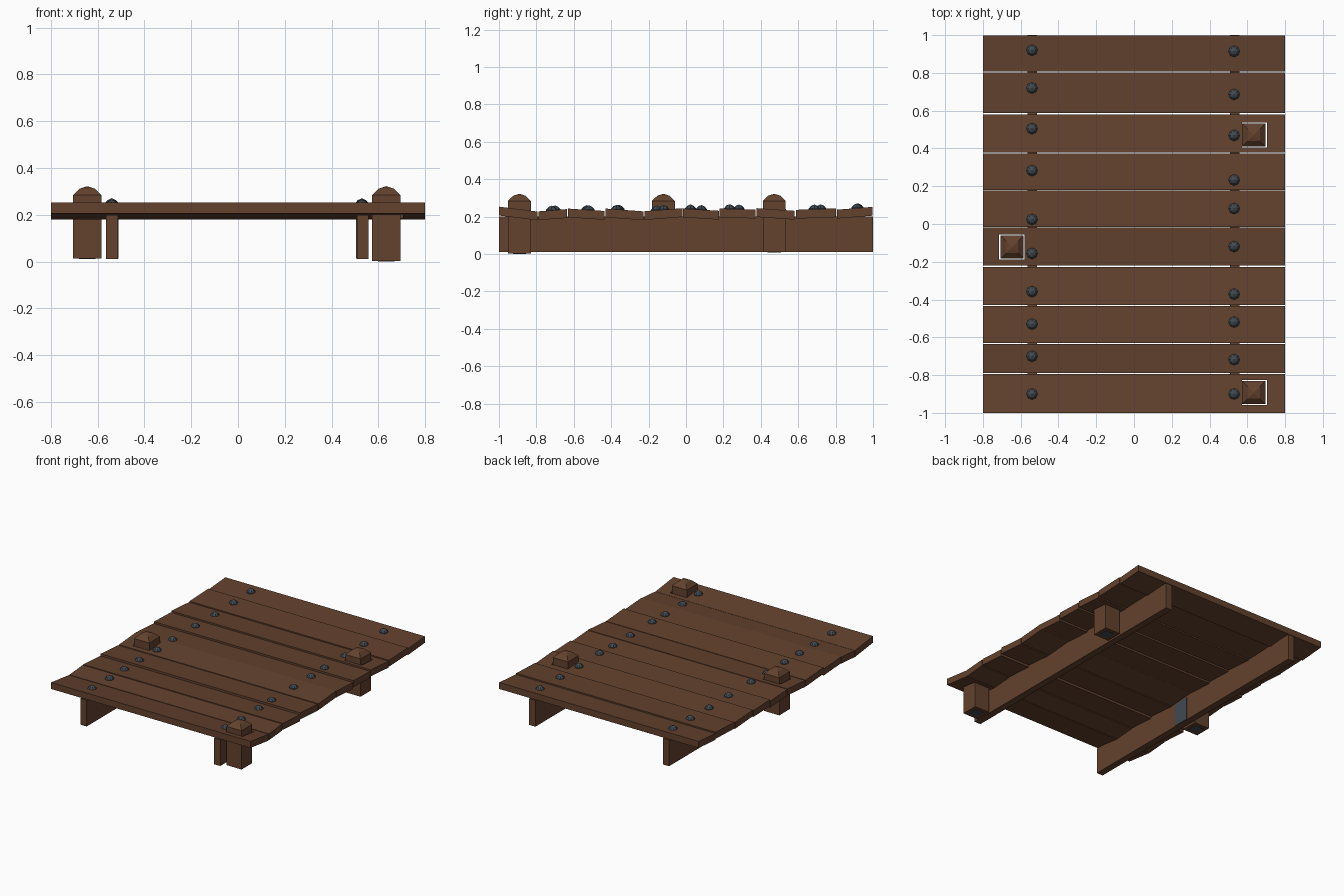
import bpy, bmesh, math

if "Cube" in bpy.data.objects:
    bpy.data.objects.remove(bpy.data.objects["Cube"])


def material(name, rgb):
    m = bpy.data.materials.new(name)
    m.diffuse_color = (*rgb, 1)
    m.use_nodes = True
    m.node_tree.nodes["Principled BSDF"].inputs["Base Color"].default_value = m.diffuse_color
    return m


wood = material("brown wood", (0.125, 0.054, 0.027))
iron = material("dark iron", (0.052, 0.068, 0.083))


def finish(name, bm, mats):
    bmesh.ops.recalc_face_normals(bm, faces=bm.faces)
    me = bpy.data.meshes.new(name)
    bm.to_mesh(me)
    bm.free()
    for m in mats:
        me.materials.append(m)
    ob = bpy.data.objects.new(name, me)
    bpy.context.collection.objects.link(ob)
    return ob


def extrude_x(name, profile, x0, x1, mat):
    """Prism along x from a (y, z) outline."""
    bm = bmesh.new()
    f = bm.faces.new([bm.verts.new((x0, y, z)) for y, z in profile])
    new = bmesh.ops.extrude_face_region(bm, geom=[f])["geom"]
    verts = [v for v in new if isinstance(v, bmesh.types.BMVert)]
    bmesh.ops.translate(bm, verts=verts, vec=(x1 - x0, 0, 0))
    return finish(name, bm, [mat])


def box(name, x0, x1, y0, y1, z0, z1, mat):
    return extrude_x(name, [(y0, z0), (y1, z0), (y1, z1), (y0, z1)], x0, x1, mat)


def stacked_rings(name, cx, cy, sides, rings, apex, mats, turn=0.0):
    """Solid from (radius, z) rings, closed by an apex point."""
    bm = bmesh.new()
    loops = []
    for r, z in rings:
        loops.append([bm.verts.new((cx + r * math.cos(turn + 2 * math.pi * i / sides),
                                    cy + r * math.sin(turn + 2 * math.pi * i / sides), z))
                      for i in range(sides)])
    for a, b in zip(loops, loops[1:]):
        for i in range(sides):
            j = (i + 1) % sides
            bm.faces.new((a[i], a[j], b[j], b[i]))
    tip = bm.verts.new((cx, cy, apex))
    for i in range(sides):
        bm.faces.new((loops[-1][i], loops[-1][(i + 1) % sides], tip))
    bm.faces.new(loops[0])
    return finish(name, bm, mats)


# Planks: (front edge y, back edge y, front top z, back top z)
planks = [
    (-1.0, -0.793, 0.253, 0.227), (-0.789, -0.636, 0.228, 0.240),
    (-0.631, -0.435, 0.243, 0.230), (-0.430, -0.228, 0.243, 0.228),
    (-0.221, -0.019, 0.229, 0.245), (-0.016, 0.177, 0.243, 0.231),
    (0.180, 0.372, 0.243, 0.237), (0.378, 0.581, 0.245, 0.231),
    (0.587, 0.802, 0.236, 0.244), (0.807, 0.998, 0.237, 0.252),
]
thick = 0.047
plank_obs = []
for i, (y0, y1, z0, z1) in enumerate(planks):
    plank_obs.append(extrude_x(
        f"plank_{i + 1}", [(y0, z0 - thick), (y1, z1 - thick), (y1, z1), (y0, z0)],
        -0.8, 0.8, wood))

# Two long bearers under the deck
for name, x0 in (("left_beam", -0.564), ("right_beam", 0.508)):
    box(name, x0, x0 + 0.05, -1.0, 1.0, 0.01, 0.2, wood)

# Posts with two-step pyramid caps: centre x, y, base z, plank index, hole centre x
posts = [(-0.645, -0.121, 0.012, 4, -0.647), (0.634, 0.472, 0.010, 7, 0.638),
         (0.634, -0.891, 0.003, 0, 0.638)]
q = math.sqrt(2)
for n, (x, y, zb, pi, hx) in enumerate(posts):
    stacked_rings(f"post_{n + 1}", x, y, 4,
                  [(0.061 * q, zb), (0.061 * q, 0.284), (0.032 * q, 0.312)],
                  0.322, [wood], math.pi / 4)
    # Slightly loose hole in the plank
    cut = box(f"hole_cutter_{n + 1}", hx - 0.067, hx + 0.067, y - 0.066, y + 0.066, 0, 0.5, wood)
    cut.hide_render = True
    cut.hide_viewport = True
    b = plank_obs[pi].modifiers.new("post hole", 'BOOLEAN')
    b.operation = 'DIFFERENCE'
    b.solver = 'EXACT'
    b.object = cut
    # Iron plate on the inner face of the beam
    inner = -0.514 if x < 0 else 0.508
    s = 1 if x < 0 else -1
    box(f"beam_plate_{n + 1}", min(inner, inner + s * 0.003), max(inner, inner + s * 0.003),
        y - 0.06, y + 0.06, 0.012, 0.18, iron)
    # Iron foot under the post
    box(f"post_foot_{n + 1}", x - 0.035, x + 0.035, y - 0.035, y + 0.035, zb - 0.002, zb + 0.004, iron)

# Domed nails along both beams
left = [-0.90, -0.70, -0.53, -0.358, -0.156, 0.024, 0.283, 0.505, 0.72, 0.92]
right = [-0.90, -0.718, -0.519, -0.371, -0.119, 0.082, 0.233, 0.469, 0.686, 0.914]
for side, x, ys in (("left", -0.54, left), ("right", 0.53, right)):
    for i, y in enumerate(ys):
        y0, y1, z0, z1 = planks[i]
        z = z0 + (z1 - z0) * (y - y0) / (y1 - y0)
        stacked_rings(f"{side}_nail_{i + 1}", x, y, 8,
                      [(0.03, z - 0.004), (0.03, z + 0.003), (0.018, z + 0.017)],
                      z + 0.025, [iron])
